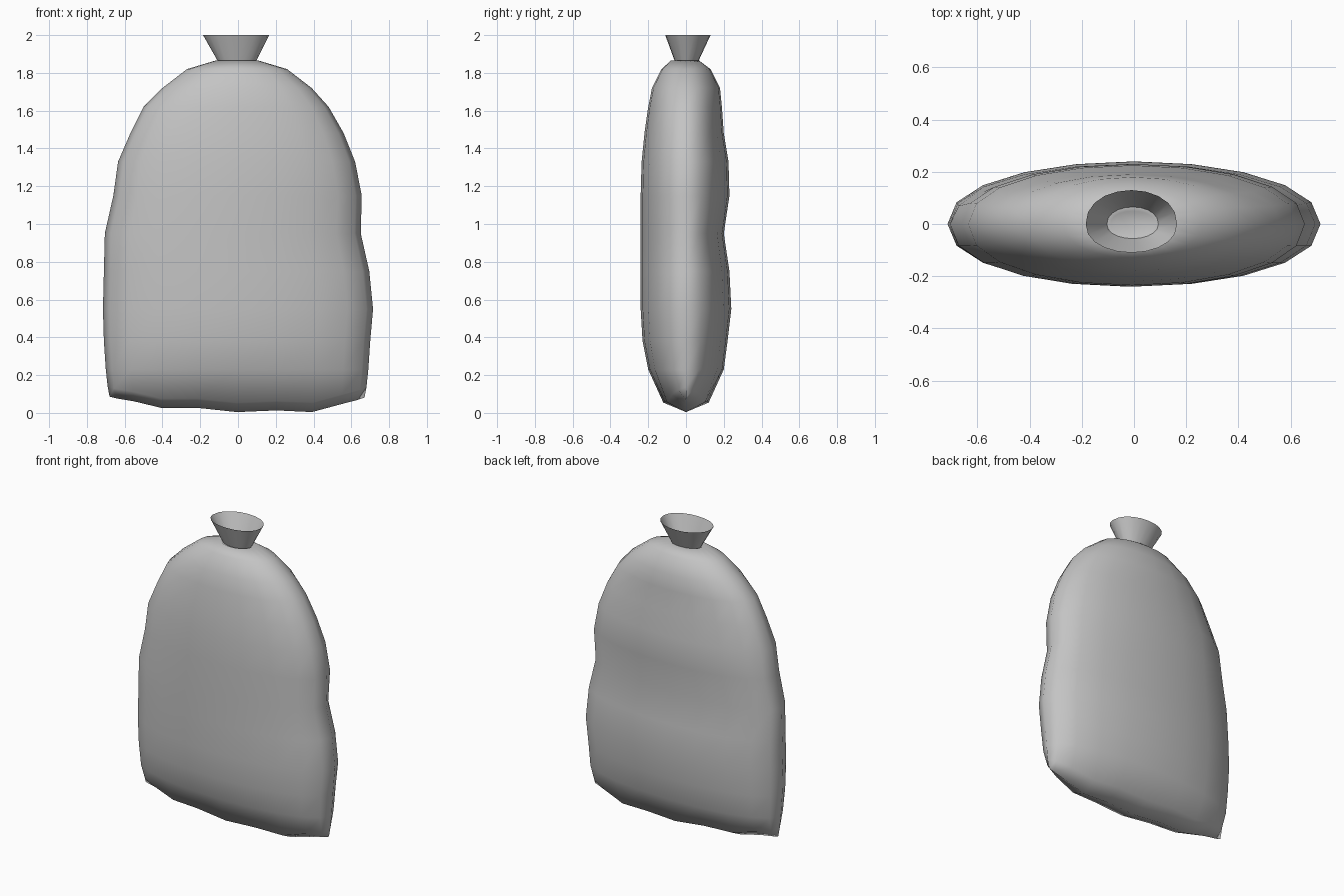
import bpy
import bmesh
from math import cos, sin, pi, copysign

cube = bpy.data.objects.get("Cube")
if cube:
    bpy.data.objects.remove(cube, do_unlink=True)

SIDES = 20


def make_material(name, colour):
    mat = bpy.data.materials.new(name)
    mat.use_nodes = True
    mat.diffuse_color = colour
    mat.node_tree.nodes["Principled BSDF"].inputs["Base Color"].default_value = colour
    return mat


def section(left, right, front, back):
    """Points of a lopsided, slightly full oval, with the cosine of each point."""
    points = []
    for i in range(SIDES):
        angle = 2 * pi * i / SIDES
        c, s = cos(angle), sin(angle)
        s = copysign(abs(s) ** 0.9, s) if abs(s) > 1e-6 else 0.0
        x = (left + right) / 2 + c * (right - left) / 2
        y = s * back if s > 0 else -s * front
        points.append((x, y, c))
    return points


def bridge(bm, lower, upper):
    for i in range(SIDES):
        j = (i + 1) % SIDES
        bm.faces.new((lower[i], lower[j], upper[j], upper[i]))


def finish(bm, name, mat):
    bmesh.ops.remove_doubles(bm, verts=bm.verts, dist=0.0005)
    for face in bm.faces:
        face.smooth = True
    mesh = bpy.data.meshes.new(name)
    bm.to_mesh(mesh)
    bm.free()
    mesh.materials.append(mat)
    obj = bpy.data.objects.new(name, mesh)
    bpy.context.collection.objects.link(obj)
    return obj


def seam_height(x):
    """Wavy bottom seam that lifts towards both corners."""
    u = x / 0.68
    ripple = -0.008 * cos(2 * pi * x / 0.36)
    return max(0, 0.012 + 0.08 * u ** 4 + ripple - 0.025 * u * (1 - u * u))


grey = make_material("sack grey", (0.55, 0.55, 0.55, 1))

# Sack body: height, left edge, right edge, front depth, back depth
body_rings = [
    (0.23, -0.70, 0.69, -0.20, 0.20),
    (0.38, -0.71, 0.70, -0.23, 0.22),
    (0.55, -0.715, 0.715, -0.24, 0.24),
    (0.75, -0.71, 0.695, -0.24, 0.23),
    (0.95, -0.705, 0.65, -0.24, 0.20),
    (1.15, -0.66, 0.655, -0.24, 0.23),
    (1.33, -0.635, 0.62, -0.235, 0.225),
    (1.48, -0.57, 0.56, -0.22, 0.20),
    (1.62, -0.50, 0.48, -0.20, 0.19),
    (1.72, -0.40, 0.39, -0.18, 0.18),
    (1.82, -0.27, 0.26, -0.13, 0.13),
    (1.865, -0.12, 0.11, -0.08, 0.07),
    (1.85, -0.09, 0.08, -0.05, 0.05),
]
bm = bmesh.new()

# Bottom seam, pinched flat, then a rounded underside ring above it
seam = [bm.verts.new((x, 0, seam_height(x)))
        for x, y, c in section(-0.68, 0.67, 0, 0)]
under = [bm.verts.new((x, y, 0.05 + seam_height(x)))
         for x, y, c in section(-0.69, 0.68, -0.12, 0.12)]
rings = [seam, under]
for z, *edges in body_rings:
    rings.append([bm.verts.new((x, y, z)) for x, y, c in section(*edges)])
for lower, upper in zip(rings, rings[1:]):
    bridge(bm, lower, upper)
bm.faces.new(rings[-1])
bmesh.ops.dissolve_degenerate(bm, dist=0.0005, edges=bm.edges)
finish(bm, "sack_body", grey)

# Gathered neck: open funnel flaring above the tie
bm = bmesh.new()
neck = []
for z, *edges in [(1.85, -0.10, 0.09, -0.055, 0.06), (2.0, -0.185, 0.165, -0.11, 0.13)]:
    neck.append([bm.verts.new((x, y, z)) for x, y, c in section(*edges)])
bridge(bm, *neck)
finish(bm, "sack_neck", grey)
